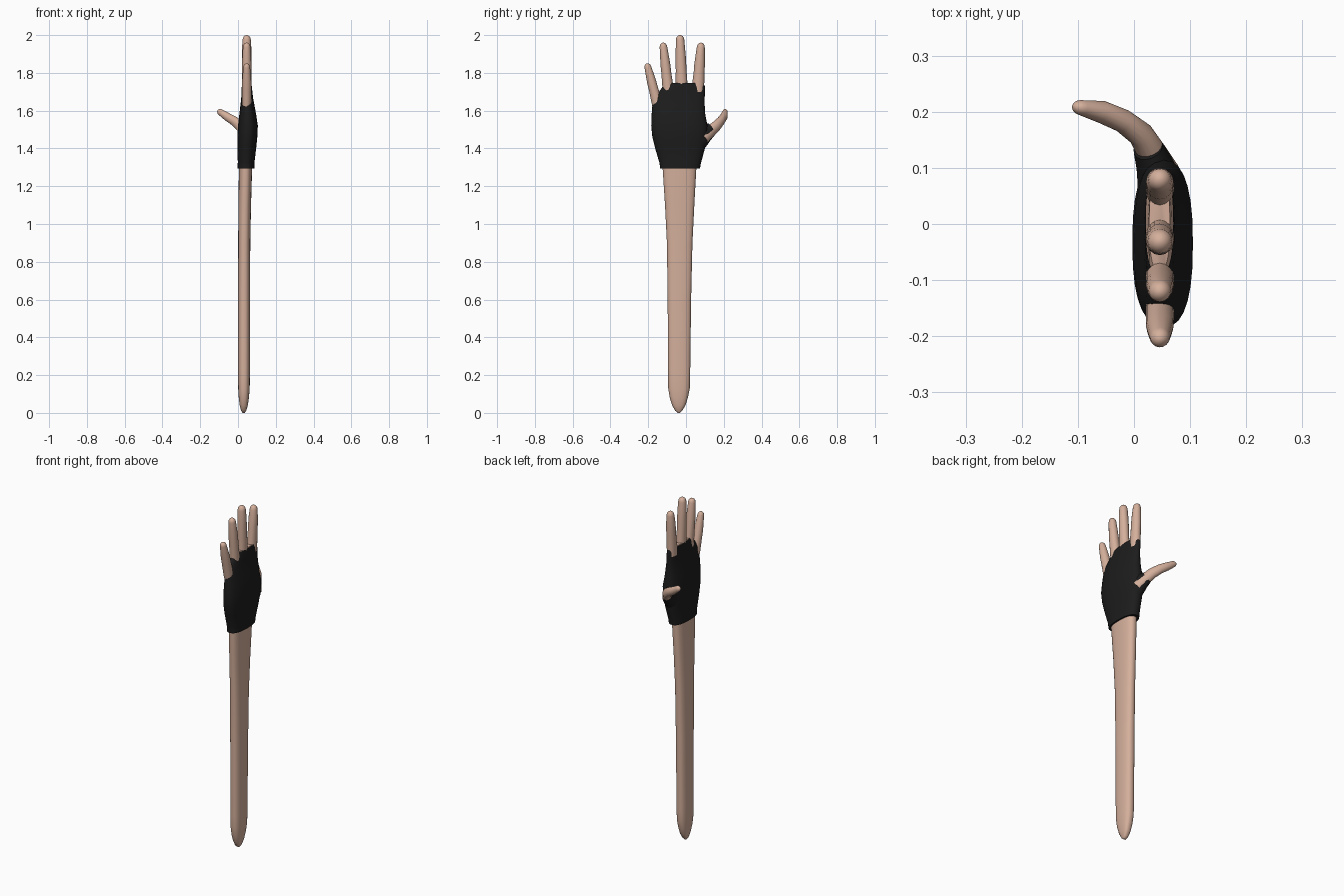
import bpy, bmesh, math
from mathutils import Vector

if "Cube" in bpy.data.objects:
    bpy.data.objects.remove(bpy.data.objects["Cube"])


def material(name, rgb):
    m = bpy.data.materials.new(name)
    m.diffuse_color = (*rgb, 1)
    m.use_nodes = True
    m.node_tree.nodes["Principled BSDF"].inputs["Base Color"].default_value = m.diffuse_color
    return m


SKIN = material("skin", (0.66, 0.43, 0.33))
BLACK = material("black fabric", (0.012, 0.012, 0.012))


def power(v, e):
    return math.copysign(abs(v) ** e, v)


def skin_rings(name, rings, mat, cap_start=True, cap_end=True):
    """Join equal rings of points into one smooth surface."""
    bm = bmesh.new()
    rows = [[bm.verts.new(p) for p in r] for r in rings]
    n = len(rows[0])
    for a, b in zip(rows, rows[1:]):
        for i in range(n):
            j = (i + 1) % n
            bm.faces.new((a[i], a[j], b[j], b[i]))
    if cap_start:
        bm.faces.new(rows[0][::-1])
    if cap_end:
        bm.faces.new(rows[-1])
    bmesh.ops.recalc_face_normals(bm, faces=bm.faces)
    me = bpy.data.meshes.new(name)
    bm.to_mesh(me)
    bm.free()
    me.materials.append(mat)
    ob = bpy.data.objects.new(name, me)
    bpy.context.collection.objects.link(ob)
    bpy.ops.object.select_all(action='DESELECT')
    ob.select_set(True)
    bpy.context.view_layer.objects.active = ob
    bpy.ops.object.shade_smooth_by_angle(angle=math.radians(50))
    return ob


def section(z, y0, y1, x0, x1, inset=0.0, e=0.8, n=28):
    """Horizontal rounded section between the given y and x limits."""
    cx, cy = (x0 + x1) / 2, (y0 + y1) / 2
    rx, ry = max((x1 - x0) / 2 - inset, 0.001), max((y1 - y0) / 2 - inset, 0.001)
    return [(cx + rx * power(math.cos(t), e), cy + ry * power(math.sin(t), e), z)
            for t in (2 * math.pi * i / n for i in range(n))]


def tube(name, pts, radii, mat, ref, round_tip=True, n=16):
    """Tapered tube along a path; radii are (across ref, along ref)."""
    pts = [Vector(p) for p in pts]
    ref = Vector(ref)
    radii = list(radii)
    if round_tip:  # replace the last point by a domed end
        end, (ra, rb) = pts.pop(), radii.pop()
        d = (end - pts[-1]).normalized()
        for k in (0, 25, 48, 68, 84):
            a = math.radians(k)
            pts.append(end + d * (max(ra, rb) * 1.15 * (math.sin(a) - 1)))
            radii.append((ra * math.cos(a), rb * math.cos(a)))
    rings = []
    for i, p in enumerate(pts):
        t = (pts[min(i + 1, len(pts) - 1)] - pts[max(i - 1, 0)]).normalized()
        u = t.cross(ref).normalized()
        v = u.cross(t)
        ra, rb = radii[i]
        rings.append([p + u * ra * math.cos(a) + v * rb * math.sin(a)
                      for a in (2 * math.pi * k / n for k in range(n))])
    return skin_rings(name, rings, mat)


# Forearm, blade-like with a rounded lower tip
ARM = [(0.0, -0.043, -0.033, 0.024, 0.036), (0.012, -0.058, -0.020, 0.016, 0.044),
       (0.04, -0.073, -0.003, 0.009, 0.052), (0.08, -0.086, 0.010, 0.004, 0.058),
       (0.13, -0.094, 0.020, 0.001, 0.062), (0.2, -0.095, 0.022, 0.0, 0.063),
       (0.6, -0.097, 0.027, 0.0, 0.064), (0.9, -0.101, 0.034, 0.001, 0.065),
       (1.1, -0.111, 0.044, 0.002, 0.069), (1.3, -0.124, 0.055, 0.005, 0.075),
       (1.36, -0.126, 0.057, 0.006, 0.075)]
skin_rings("forearm", [section(*r) for r in ARM], SKIN)

# Fingerless glove body, open at the wrist and knuckles
GLOVE = [(1.293, -0.138, 0.074, -0.002, 0.086), (1.312, -0.139, 0.077, -0.003, 0.088),
         (1.325, -0.141, 0.080, -0.001, 0.087), (1.40, -0.163, 0.100, -0.003, 0.096),
         (1.46, -0.178, 0.112, -0.003, 0.102), (1.52, -0.184, 0.114, 0.0, 0.105),
         (1.58, -0.182, 0.102, 0.007, 0.096), (1.63, -0.178, 0.099, 0.013, 0.087),
         (1.665, -0.172, 0.099, 0.017, 0.080), (1.70, -0.143, 0.100, 0.019, 0.076),
         (1.73, -0.122, 0.100, 0.020, 0.073), (1.747, -0.090, 0.092, 0.021, 0.070)]
skin_rings("glove", [section(*r) for r in GLOVE], BLACK, False, False)
# Inner face of the wrist opening, closed against the forearm
skin_rings("glove_wrist_hem", [section(*GLOVE[0]), section(1.296, -0.122, 0.053, 0.006, 0.073)],
           BLACK, False, False)
# Hand inside the glove, showing as webs between the fingers
skin_rings("palm", [section(*r, inset=0.006) for r in GLOVE[3:]], SKIN)

# Fingers: base and tip as (y, z), with base and tip radius
FINGERS = {"little_finger": ((-0.150, 1.63), (-0.207, 1.85), 0.029, 0.018),
           "ring_finger": ((-0.092, 1.69), (-0.122, 1.96), 0.030, 0.020),
           "middle_finger": ((-0.022, 1.70), (-0.032, 2.0), 0.032, 0.022),
           "index_finger": ((0.062, 1.70), (0.080, 1.96), 0.033, 0.021)}
for name, ((y0, z0), (y1, z1), r0, r1) in FINGERS.items():
    path, radii = [], []
    for k, w in ((0, 1.0), (0.2, 0.85), (0.4, 0.62), (0.56, 0.6), (0.75, 0.3), (1, 0)):
        path.append((0.046, y0 + (y1 - y0) * k, z0 + (z1 - z0) * k))
        r = r1 + (r0 - r1) * w
        radii.append((r, min(r, 0.025)))
    tube(name, path, radii, SKIN, (1, 0, 0))

# Thumb bending towards the palm side, and the glove cuff around its base
tube("thumb", [(0.05, 0.09, 1.455), (0.032, 0.127, 1.490), (0.012, 0.160, 1.518),
               (-0.020, 0.184, 1.545), (-0.058, 0.200, 1.568), (-0.108, 0.210, 1.602)],
     [(0.032, 0.036), (0.026, 0.032), (0.023, 0.029), (0.021, 0.025),
      (0.020, 0.022), (0.014, 0.017)], SKIN, (0, 0, 1))
tube("glove_thumb_cuff", [(0.050, 0.03, 1.43), (0.046, 0.075, 1.462),
                          (0.036, 0.108, 1.484), (0.025, 0.135, 1.502)],
     [(0.044, 0.075), (0.040, 0.060), (0.033, 0.046), (0.027, 0.036)],
     BLACK, (0, 0, 1), round_tip=False)
